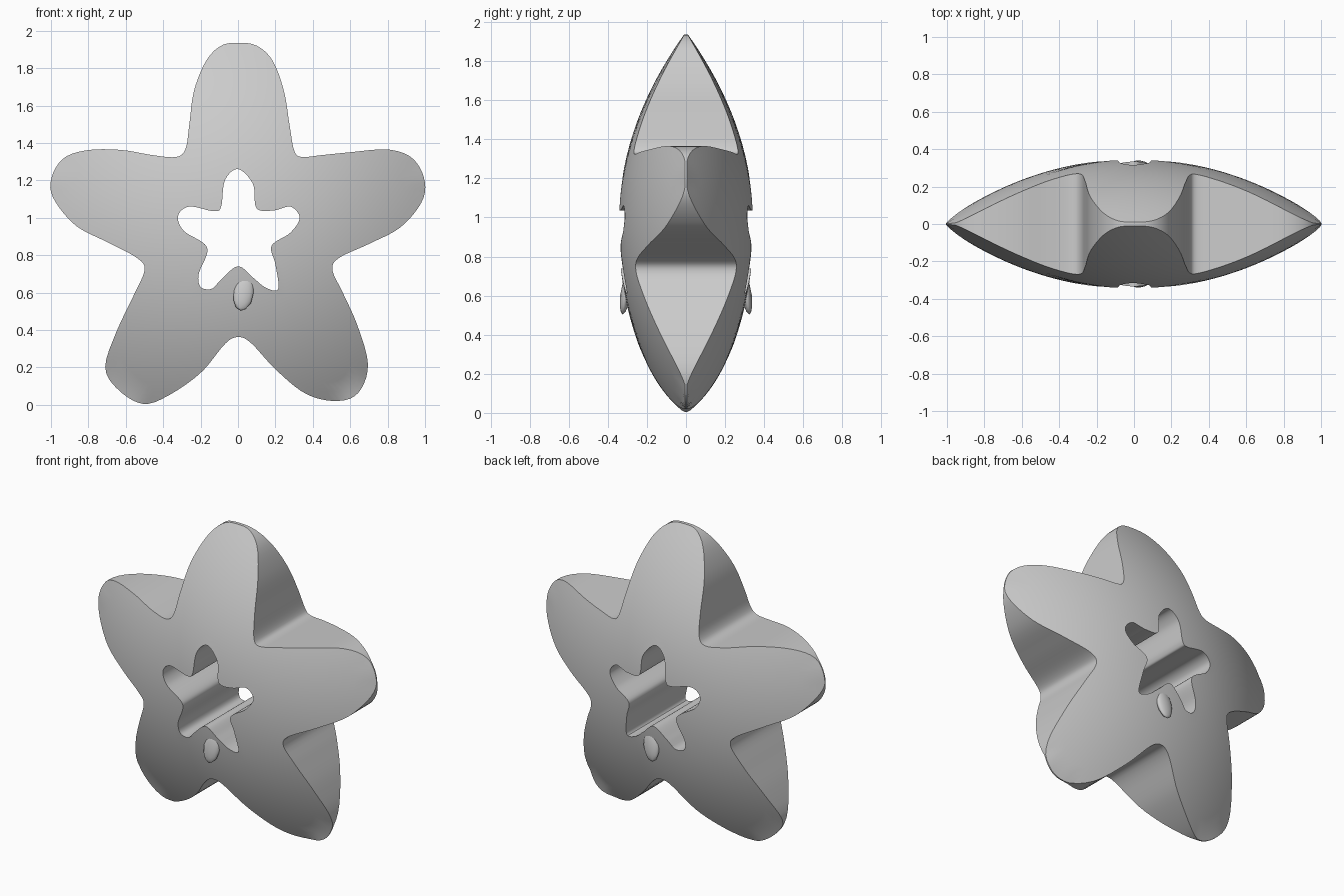
import bpy, bmesh, math

if "Cube" in bpy.data.objects:
    bpy.data.objects.remove(bpy.data.objects["Cube"])

CZ = 0.95      # height of the star's centre
N = 240        # rays around the centre
RINGS = 12     # rings from hole to rim

# Outline and hole as (x, z), counter-clockwise from the top
OUTER = [(0, 1.935), (-.09, 1.92), (-.17, 1.84), (-.235, 1.68), (-.26, 1.5), (-.28, 1.37),
         (-.33, 1.325), (-.46, 1.335), (-.62, 1.362), (-.8, 1.362), (-.93, 1.32), (-.995, 1.22),
         (-.99, 1.11), (-.87, .96), (-.7, .87), (-.54, .785), (-.5, .72), (-.56, .58),
         (-.65, .39), (-.71, .2), (-.64, .08), (-.51, .005), (-.38, .045), (-.2, .17),
         (-.07, .325), (0, .362), (.07, .33), (.2, .19), (.36, .06), (.52, .02), (.64, .06),
         (.695, .21), (.64, .42), (.56, .6), (.505, .72), (.54, .785), (.7, .86), (.87, .95),
         (.985, 1.09), (.995, 1.21), (.93, 1.32), (.8, 1.365), (.6, 1.35), (.45, 1.335),
         (.34, 1.325), (.3, 1.36), (.275, 1.5), (.245, 1.68), (.185, 1.84), (.1, 1.92)]
HOLE = [(0, 1.26), (-.07, 1.2), (-.09, 1.06), (-.13, 1.035), (-.26, 1.06), (-.32, 1.01),
        (-.29, .93), (-.165, .84), (-.21, .7), (-.2, .63), (-.14, .62), (-.09, .67), (0, .74),
        (.08, .68), (.15, .625), (.215, .62), (.2, .75), (.18, .85), (.28, .92), (.33, 1.0),
        (.28, 1.06), (.2, 1.04), (.1, 1.05), (.08, 1.18)]


def polar_radii(points):
    """Smooth a closed outline and sample its radius on N even rays."""
    dense, n = [], len(points)
    for i in range(n):
        p = [points[(i + k - 1) % n] for k in range(4)]
        for s in range(12):
            t = s / 12
            x, z = [0.5 * (2 * p[1][a] + (p[2][a] - p[0][a]) * t
                    + (2 * p[0][a] - 5 * p[1][a] + 4 * p[2][a] - p[3][a]) * t * t
                    + (3 * p[1][a] - p[0][a] - 3 * p[2][a] + p[3][a]) * t ** 3) for a in (0, 1)]
            dense.append((math.atan2(z - CZ, x) % math.tau, math.hypot(x, z - CZ)))
    dense.sort()
    dense = [(dense[-1][0] - math.tau, dense[-1][1])] + dense + [(dense[0][0] + math.tau, dense[0][1])]
    radii, j = [], 0
    for i in range(N):
        a = math.tau * i / N
        while dense[j + 1][0] < a:
            j += 1
        (a0, r0), (a1, r1) = dense[j], dense[j + 1]
        radii.append(r0 + (r1 - r0) * (a - a0) / max(a1 - a0, 1e-9))
    return radii


def half_depth(r, a):
    """Lens-shaped thickness that thins to an edge at the arm tips."""
    reach = 1.0 + 0.037 * (1 - math.sin(a))
    return max(0.345 * (1 - (r / reach) ** 2.1), 0.004)


def finish(name, bm):
    bmesh.ops.recalc_face_normals(bm, faces=bm.faces)
    mesh = bpy.data.meshes.new(name)
    bm.to_mesh(mesh)
    bm.free()
    obj = bpy.data.objects.new(name, mesh)
    bpy.context.collection.objects.link(obj)
    bpy.ops.object.select_all(action='DESELECT')
    obj.select_set(True)
    bpy.context.view_layer.objects.active = obj
    bpy.ops.object.shade_smooth_by_angle(angle=math.radians(35))
    return obj


# Star body: domed front and back, straight walls outside and in the hole
outer, inner = polar_radii(OUTER), polar_radii(HOLE)
bm = bmesh.new()
sheets = []
for side in (-1, 1):
    sheet = []
    for k in range(RINGS + 1):
        ring = []
        for i in range(N):
            a = math.tau * i / N
            r = inner[i] + (outer[i] - inner[i]) * k / RINGS
            ring.append(bm.verts.new((r * math.cos(a), side * half_depth(r, a), CZ + r * math.sin(a))))
        sheet.append(ring)
    sheets.append(sheet)


def bridge(r0, r1):
    for i in range(N):
        j = (i + 1) % N
        bm.faces.new((r0[i], r0[j], r1[j], r1[i]))


for sheet in sheets:
    for k in range(RINGS):
        bridge(sheet[k], sheet[k + 1])
for k in (0, RINGS):
    bridge(sheets[0][k], sheets[1][k])
finish("star_body", bm)

# Rough flaps below the hole, front and back
for side, name in ((-1, "front_flap"), (1, "back_flap")):
    bm = bmesh.new()
    bmesh.ops.create_icosphere(bm, subdivisions=2, radius=1)
    flap = finish(name, bm)
    flap.scale = (0.055, 0.025, 0.1)
    flap.location = (0.03, side * 0.312, 0.6)
    flap.rotation_euler = (side * 0.12, 0.15, 0)
